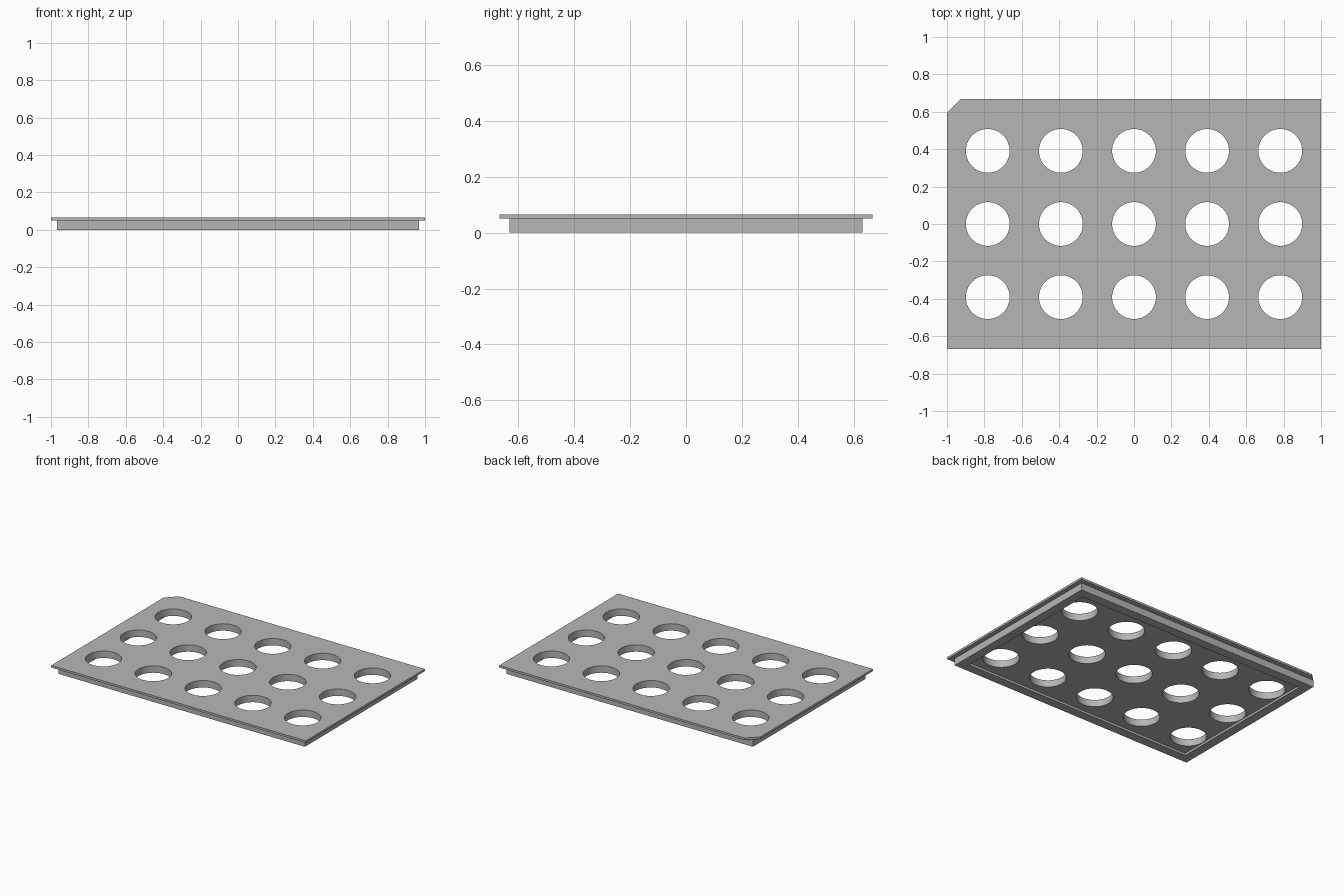
import bpy, bmesh, math

cube = bpy.data.objects.get("Cube")
if cube:
    bpy.data.objects.remove(cube, do_unlink=True)

HALF_X, HALF_Y = 1.0, 0.667       # top plate
BODY_X, BODY_Y = 0.967, 0.631     # lower body
RIM = 0.065                       # width of the foot rim
TOP, LIP, RECESS = 0.065, 0.05, 0.016
PITCH, RADIUS = 0.391, 0.117

grey = bpy.data.materials.new("plain grey")
grey.use_nodes = True
grey.diffuse_color = (0.47, 0.47, 0.47, 1)
grey.node_tree.nodes["Principled BSDF"].inputs["Base Color"].default_value = grey.diffuse_color


def prisms(name, outlines, z0, z1):
    """Extrude flat outlines from z0 up to z1 into one object."""
    bm = bmesh.new()
    for outline in outlines:
        base = bm.faces.new([bm.verts.new((x, y, z0)) for x, y in outline])
        new = bmesh.ops.extrude_face_region(bm, geom=[base])["geom"]
        verts = [g for g in new if isinstance(g, bmesh.types.BMVert)]
        bmesh.ops.translate(bm, verts=verts, vec=(0, 0, z1 - z0))
    bmesh.ops.recalc_face_normals(bm, faces=bm.faces)
    mesh = bpy.data.meshes.new(name)
    bm.to_mesh(mesh)
    bm.free()
    mesh.materials.append(grey)
    obj = bpy.data.objects.new(name, mesh)
    bpy.context.collection.objects.link(obj)
    return obj


def rectangle(x, y):
    return [(-x, -y), (x, -y), (x, y), (-x, y)]


def circle(cx, cy, r, n=64):
    angles = [2 * math.pi * i / n for i in range(n)]
    return [(cx + r * math.cos(a), cy + r * math.sin(a)) for a in angles]


def cut(obj, cutter):
    mod = obj.modifiers.new("cut", "BOOLEAN")
    mod.operation = "DIFFERENCE"
    mod.solver = "EXACT"
    mod.object = cutter
    bpy.context.view_layer.objects.active = obj
    bpy.ops.object.modifier_apply(modifier=mod.name)


# Top plate with one clipped corner
plate_outline = [(-HALF_X, -HALF_Y), (HALF_X, -HALF_Y), (HALF_X, HALF_Y),
                 (-HALF_X + 0.073, HALF_Y), (-HALF_X, HALF_Y - 0.073)]
top_plate = prisms("top_plate", [plate_outline], LIP, TOP)

# Lower body with a shallow recess underneath
lower_body = prisms("lower_body", [rectangle(BODY_X, BODY_Y)], 0, LIP)
recess = prisms("recess_cutter", [rectangle(BODY_X - RIM, BODY_Y - RIM)], -0.1, RECESS)
cut(lower_body, recess)

# Grid of round through holes
centres = [(i * PITCH, j * PITCH) for i in range(-2, 3) for j in range(-1, 2)]
holes = prisms("hole_cutter", [circle(x, y, RADIUS) for x, y in centres], -0.2, 0.2)
for part in (top_plate, lower_body):
    cut(part, holes)

for cutter in (recess, holes):
    bpy.data.objects.remove(cutter, do_unlink=True)

# Smooth hole walls, sharp edges elsewhere
bpy.ops.object.select_all(action="DESELECT")
for part in (top_plate, lower_body):
    part.select_set(True)
bpy.context.view_layer.objects.active = top_plate
bpy.ops.object.shade_smooth_by_angle(angle=math.radians(30))
